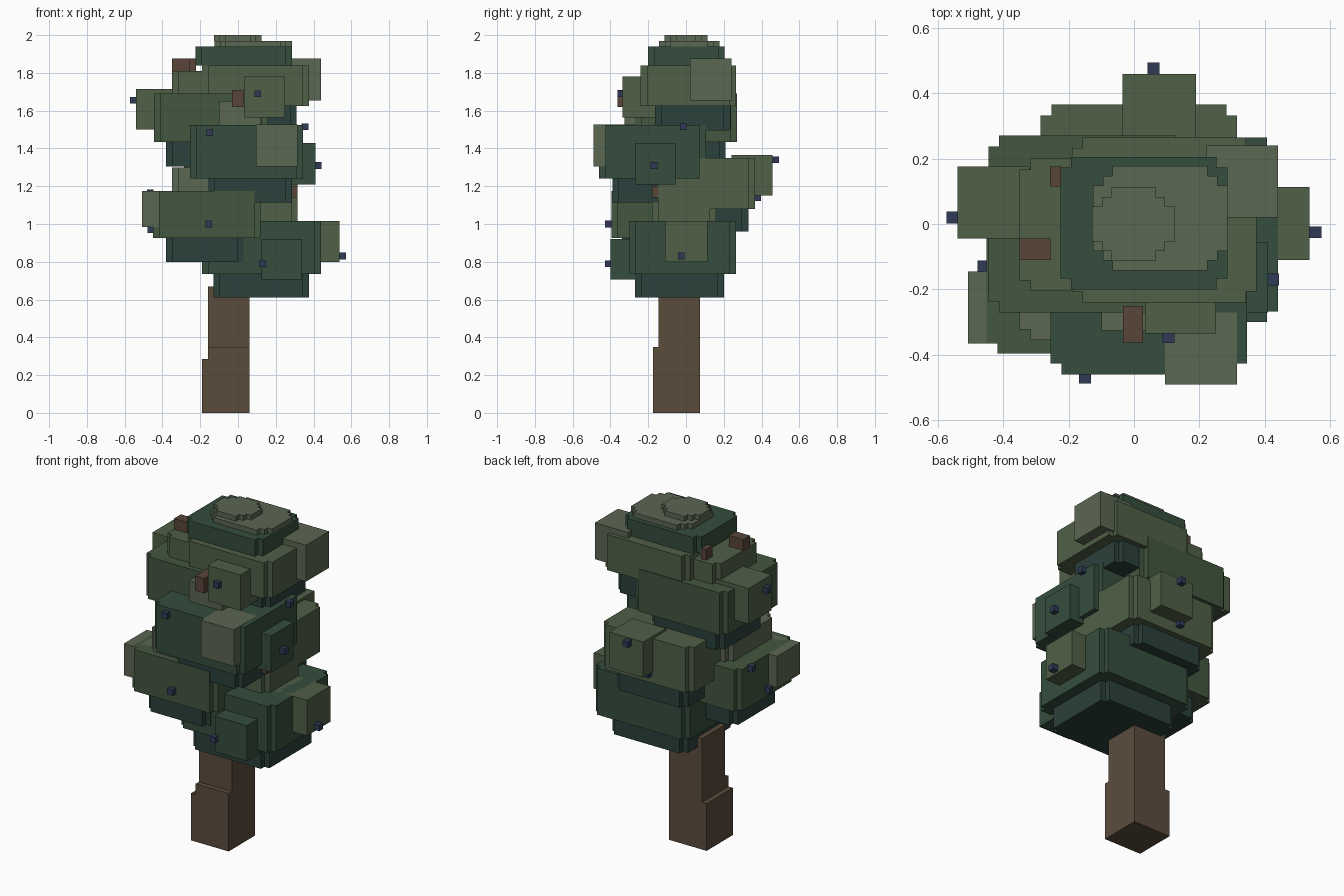
import bpy, bmesh


def material(name, rgb):
    m = bpy.data.materials.new(name)
    m.diffuse_color = (*rgb, 1)
    return m


DEEP = material("deep_green", (0.024, 0.052, 0.045))
GREEN = material("green", (0.035, 0.075, 0.047))
MID = material("mid_green", (0.055, 0.095, 0.050))
OLIVE = material("olive", (0.080, 0.115, 0.062))
LIGHT = material("light_olive", (0.105, 0.135, 0.085))
BARK = material("bark", (0.105, 0.072, 0.046))
TWIG = material("twig", (0.100, 0.060, 0.040))
BERRY = material("berry", (0.028, 0.042, 0.090))


def block(name, x, y, z, mat, notch=0.0, steps=1):
    """Upright block over ranges x, y, z; corners can be cut in square steps."""
    cx, cy = sum(x) / 2, sum(y) / 2
    hx, hy = (x[1] - x[0]) / 2, (y[1] - y[0]) / 2
    if notch:
        q = [(hx, hy - steps * notch)]
        for i in range(steps):
            a, b = hx - (i + 1) * notch, hy - (steps - i) * notch
            q += [(a, b), (a, b + notch)]
    else:
        q = [(hx, hy)]
    outline = (q + [(-a, b) for a, b in reversed(q)]
               + [(-a, -b) for a, b in q] + [(a, -b) for a, b in reversed(q)])
    bm = bmesh.new()
    base = bm.faces.new([bm.verts.new((cx + a, cy + b, z[0])) for a, b in outline])
    top = bmesh.ops.extrude_face_region(bm, geom=[base])["geom"]
    bmesh.ops.translate(bm, vec=(0, 0, z[1] - z[0]),
                        verts=[v for v in top if isinstance(v, bmesh.types.BMVert)])
    bmesh.ops.recalc_face_normals(bm, faces=bm.faces)
    me = bpy.data.meshes.new(name)
    bm.to_mesh(me)
    bm.free()
    me.materials.append(mat)
    ob = bpy.data.objects.new(name, me)
    bpy.context.collection.objects.link(ob)
    return ob


# Trunk: stepped at the foot
block("trunk_foot", (-0.19, 0.06), (-0.145, 0.075), (0, 0.285), BARK)
block("trunk_front", (-0.19, 0.06), (-0.175, -0.145), (0, 0.285), BARK)
block("trunk_front_step", (-0.16, 0.06), (-0.175, -0.145), (0.285, 0.35), BARK)
block("trunk_upper", (-0.16, 0.06), (-0.145, 0.075), (0.285, 0.67), BARK)

# Leaf clumps: dark underside, main body, lighter top
N = 0.033
clumps = [
    ("lower_right_under", (-0.13, 0.375), (-0.27, 0.20), (0.61, 0.735), DEEP),
    ("lower_right_body", (-0.19, 0.44), (-0.30, 0.265), (0.735, 1.015), GREEN),
    ("lower_right_top", (-0.10, 0.315), (-0.18, 0.16), (1.015, 1.12), OLIVE),
    ("lower_left_under", (-0.38, 0.03), (-0.34, 0.08), (0.80, 0.925), DEEP),
    ("lower_left_body", (-0.45, 0.12), (-0.395, 0.14), (0.925, 1.175), MID),
    ("lower_left_top", (-0.35, 0.03), (-0.355, 0.08), (1.175, 1.30), LIGHT),
    ("back_under", (-0.22, 0.25), (-0.10, 0.33), (0.96, 1.08), DEEP),
    ("back_body", (-0.285, 0.315), (-0.18, 0.365), (1.08, 1.35), OLIVE),
    ("front_under", (-0.16, 0.285), (-0.39, 0.04), (1.115, 1.24), DEEP),
    ("front_body", (-0.255, 0.345), (-0.46, 0.105), (1.24, 1.525), GREEN),
    ("upper_left_under", (-0.38, 0.10), (-0.20, 0.21), (1.305, 1.435), DEEP),
    ("upper_left_body", (-0.445, 0.16), (-0.27, 0.27), (1.435, 1.69), MID),
    ("upper_left_top", (-0.35, 0.12), (-0.205, 0.20), (1.69, 1.81), OLIVE),
    ("crown_under", (-0.16, 0.31), (-0.165, 0.235), (1.495, 1.625), DEEP),
    ("crown_body", (-0.19, 0.375), (-0.24, 0.265), (1.625, 1.84), OLIVE),
    ("crown_shoulder", (-0.225, 0.285), (-0.20, 0.205), (1.84, 1.94), GREEN),
]
for name, x, y, z, mat in clumps:
    block(name, x, y, z, mat, N)
block("crown_cap", (-0.125, 0.285), (-0.142, 0.177), (1.94, 1.97), LIGHT, 0.03, 2)
block("crown_tip", (-0.128, 0.125), (-0.113, 0.113), (1.97, 2.0), LIGHT, 0.03, 2)

# Square leaf bumps on the clumps
bumps = [
    ("bump_low_front", (0.125, 0.34), (-0.40, -0.20), (0.705, 0.92), GREEN),
    ("bump_low_right", (0.32, 0.537), (-0.11, 0.113), (0.80, 1.015), OLIVE),
    ("bump_low_left", (-0.507, -0.30), (-0.365, -0.145), (0.985, 1.175), LIGHT),
    ("bump_back", (-0.035, 0.19), (0.24, 0.458), (1.15, 1.365), OLIVE),
    ("bump_front", (0.095, 0.315), (-0.49, -0.27), (1.305, 1.526), LIGHT),
    ("bump_mid_right", (0.20, 0.41), (-0.27, -0.055), (1.21, 1.43), GREEN),
    ("bump_left", (-0.54, -0.32), (-0.045, 0.175), (1.50, 1.715), OLIVE),
    ("bump_upper_front", (-0.10, 0.12), (-0.325, -0.11), (1.435, 1.65), LIGHT),
    ("bump_crown_front", (0.033, 0.25), (-0.335, -0.12), (1.565, 1.78), OLIVE),
    ("bump_crown_right", (0.22, 0.44), (0.02, 0.24), (1.655, 1.875), LIGHT),
]
for b in bumps:
    block(*b)

# Twig stubs
block("twig_top_left", (-0.35, -0.255), (-0.11, -0.045), (1.80, 1.875), TWIG)
block("twig_top_back", (-0.257, -0.222), (0.115, 0.175), (1.79, 1.875), TWIG)
block("twig_front", (-0.033, 0.028), (-0.362, -0.25), (1.62, 1.71), TWIG)
block("twig_right", (0.25, 0.315), (-0.18, -0.14), (1.14, 1.20), TWIG)

# Berries
berries = [(0.555, -0.025, 0.83), (0.13, -0.41, 0.79), (-0.155, -0.41, 1.0),
           (-0.465, 0.04, 1.165), (-0.46, -0.13, 0.97), (0.06, 0.475, 1.34),
           (-0.01, 0.38, 1.14), (-0.15, -0.47, 1.485), (0.425, -0.17, 1.31),
           (0.355, -0.015, 1.515), (-0.555, 0.02, 1.655), (0.105, -0.345, 1.69)]
R = 0.018
for i, p in enumerate(berries, 1):
    block(f"berry_{i}", *[(c - R, c + R) for c in p], BERRY)
